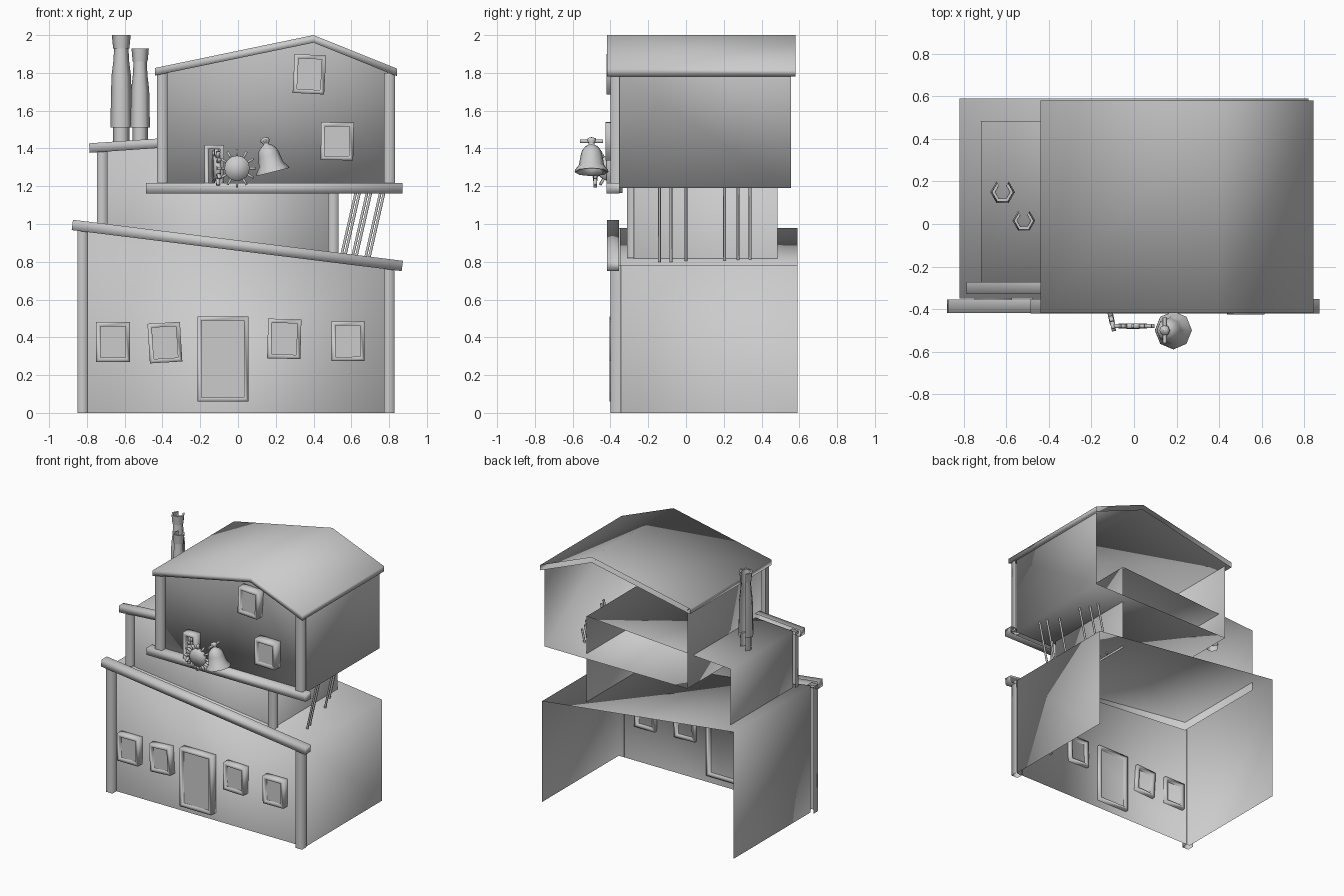
import bpy, bmesh, math
from mathutils import Matrix, Vector

if "Cube" in bpy.data.objects:
    bpy.data.objects.remove(bpy.data.objects["Cube"])

grey = bpy.data.materials.new("plain grey")
grey.use_nodes = True
COLOUR = (0.6, 0.6, 0.6, 1)
grey.diffuse_color = COLOUR
grey.node_tree.nodes["Principled BSDF"].inputs["Base Color"].default_value = COLOUR


def finish(name, bm, sharp=None, recalc=True):
    """Smooth everywhere, or keep edges sharper than the given angle."""
    if recalc:
        bmesh.ops.recalc_face_normals(bm, faces=bm.faces)
    mesh = bpy.data.meshes.new(name)
    bm.to_mesh(mesh)
    bm.free()
    ob = bpy.data.objects.new(name, mesh)
    bpy.context.scene.collection.objects.link(ob)
    mesh.materials.append(grey)
    bpy.ops.object.select_all(action="DESELECT")
    ob.select_set(True)
    bpy.context.view_layer.objects.active = ob
    if sharp:
        bpy.ops.object.shade_smooth_by_angle(angle=math.radians(sharp))
    else:
        bpy.ops.object.shade_smooth()


def shell(name, outline, y0, y1, skip=()):
    """Front wall from an x-z outline, with side sheets running back; the back stays open."""
    bm = bmesh.new()
    front = [bm.verts.new((x, y0, z)) for x, z in outline]
    back = [bm.verts.new((x, y1, z)) for x, z in outline]
    bm.faces.new(front)
    n = len(outline)
    for i in range(n):
        if i not in skip:
            j = (i + 1) % n
            bm.faces.new((front[j], front[i], back[i], back[j]))
    finish(name, bm, recalc=False)


def beam(name, a, b, thick, y0, y1, capped=True):
    """Square timber in the x-z plane between two points, open where it meets the wall."""
    a, b = Vector((a[0], 0, a[1])), Vector((b[0], 0, b[1]))
    d = b - a
    bm = bmesh.new()
    rot = Matrix.Rotation(-math.atan2(d.z, d.x), 4, "Y")
    place = Matrix.Translation((a + b) / 2 + Vector((0, (y0 + y1) / 2, 0)))
    bmesh.ops.create_cube(bm, size=1, matrix=place @ rot @ Matrix.Diagonal((d.length, y1 - y0, thick, 1)))
    bmesh.ops.recalc_face_normals(bm, faces=bm.faces)
    bm.normal_update()
    hidden = [f for f in bm.faces if f.normal.y > 0.9
              or (not capped and abs(f.normal.dot(d.normalized())) > 0.9)]
    bmesh.ops.delete(bm, geom=hidden, context="FACES")
    finish(name, bm, recalc=False)


def frame(name, x, z, w, h, tilt, y0, y1, pane=True, border=0.022):
    """Hollow rectangular frame, tilted in the wall plane, with an optional recessed pane."""
    rot = Matrix.Rotation(-math.radians(tilt), 4, "Y")
    bm = bmesh.new()

    def ring(inset, y):
        return [bm.verts.new(rot @ Vector((sx * (w / 2 - inset), 0, sz * (h / 2 - inset))) + Vector((x, y, z)))
                for sx, sz in ((-1, -1), (1, -1), (1, 1), (-1, 1))]

    rings = [ring(inset, y) for inset, y in ((0, y1), (0, y0), (border, y0), (border, y1))]
    for k in range(4):
        a, b = rings[k], rings[(k + 1) % 4]
        for i in range(4):
            j = (i + 1) % 4
            bm.faces.new((a[i], a[j], b[j], b[i]))
    bmesh.ops.recalc_face_normals(bm, faces=bm.faces)
    if pane:
        bm.faces.new(ring(border, y0 + 0.02))
    finish(name, bm, recalc=False)


def lathe(bm, profile, sides, matrix, missing=()):
    """Rings of (radius, height) joined into a skin; listed sides are left open."""
    rings = [[bm.verts.new(matrix @ Vector((r * math.cos(t), r * math.sin(t), z)))
              for t in (math.tau * i / sides for i in range(sides))] for r, z in profile]
    for a, b in zip(rings, rings[1:]):
        for i in range(sides):
            if i not in missing:
                j = (i + 1) % sides
                bm.faces.new((a[i], a[j], b[j], b[i]))


def gear(name, centre, spin):
    """Flat wheel with thin spikes; its axis is local z."""
    place = Matrix.Translation(centre) @ spin
    bm = bmesh.new()
    lathe(bm, [(0.001, 0.013), (0.067, 0.012), (0.067, -0.012), (0.001, -0.013)], 16, place)
    for i in range(12):
        turn = Matrix.Rotation(math.tau * i / 12, 4, "Z")
        tooth = Matrix.Translation((0.08, 0, 0)) @ Matrix.Diagonal((0.042, 0.012, 0.02, 1))
        bmesh.ops.create_cube(bm, size=1, matrix=place @ turn @ tooth)
    finish(name, bm)


# Three stacked storeys, open at the back
shell("lower_storey", [(-0.82, 0), (0.82, 0), (0.82, 0.78), (-0.82, 0.98)], -0.35, 0.59, skip=(0,))
shell("middle_storey", [(-0.72, 0.9), (0.51, 0.8), (0.51, 1.48), (-0.72, 1.4)], -0.28, 0.485, skip=(0,))
shell("upper_storey", [(-0.4, 1.19), (0.82, 1.19), (0.82, 1.79), (0.4, 1.97), (-0.4, 1.8)],
      -0.355, 0.555, skip=(2, 3))

# Gabled roof: underside, top and front lip, open at the rear edge
bm = bmesh.new()
ridge = [(-0.44, 1.786), (0.4, 1.96), (0.843, 1.782)]
loops = []
for y, lift in ((0.58, 0), (-0.418, 0), (-0.418, 0.04), (0.58, 0.04)):
    loops.append([bm.verts.new((x, y, z + lift)) for x, z in ridge])
for a, b in zip(loops, loops[1:]):
    for i in range(2):
        bm.faces.new((a[i], b[i], b[i + 1], a[i + 1]))
bm.faces.new([loop[0] for loop in reversed(loops)])
bm.faces.new([loop[2] for loop in loops])
bmesh.ops.recalc_face_normals(bm, faces=bm.faces)
bm.faces.ensure_lookup_table()
if bm.faces[4].normal.z < 0:
    bmesh.ops.reverse_faces(bm, faces=bm.faces)
finish("gable_roof", bm, recalc=False)

# Storey beams and corner posts
beam("upper_floor_beam", (-0.487, 1.19), (0.872, 1.19), 0.055, -0.42, -0.352)
beam("middle_roof_beam", (-0.787, 1.402), (0.56, 1.496), 0.05, -0.33, -0.272)
beam("lower_roof_beam", (-0.877, 0.995), (0.87, 0.778), 0.055, -0.418, -0.355)
for level, xs, y0, y1, bases, tops in (
        ("lower", (-0.822, 0.8), -0.4, -0.345, (0, 0), (0.98, 0.78)),
        ("middle", (-0.718, 0.505), -0.312, -0.275, (0.975, 0.82), (1.4, 1.48)),
        ("upper", (-0.4, 0.802), -0.4, -0.352, (1.2, 1.2), (1.8, 1.8))):
    for side, x, base, top in zip(("right", "left"), xs, bases, tops):
        beam(f"{level}_post_{side}", (x, base), (x, top), 0.056, y0, y1, capped=False)

# Door and window frames
for name, x, z, w, h, tilt, y0 in (
        ("window_outer_right", -0.662, 0.375, 0.178, 0.21, 0, -0.405),
        ("window_inner_right", -0.387, 0.372, 0.172, 0.21, 3.5, -0.405),
        ("door", -0.08, 0.285, 0.27, 0.45, 0, -0.405),
        ("window_inner_left", 0.245, 0.392, 0.176, 0.21, -1.5, -0.405),
        ("window_outer_left", 0.582, 0.38, 0.175, 0.21, 0.5, -0.405),
        ("attic_window", 0.378, 1.793, 0.167, 0.206, -3, -0.42),
        ("upper_window", 0.525, 1.438, 0.173, 0.2, -1, -0.425)):
    frame(name, x, z, w, h, tilt, y0, -0.325)
frame("gear_slot", -0.126, 1.292, 0.105, 0.255, 0, -0.42, -0.335, pane=False)

# Slanted struts under the upper overhang
bm = bmesh.new()
for x, y in zip((0.69, 0.67, 0.62, 0.6, 0.56, 0.54), (-0.14, -0.08, 0, 0.205, 0.275, 0.34)):
    foot, head = Vector((x, y, 0.8)), Vector((x + 0.112, y, 1.29))
    axis = head - foot
    lathe(bm, [(0.001, 0), (0.008, 0), (0.008, axis.length), (0.001, axis.length)], 6,
          Matrix.Translation(foot) @ axis.to_track_quat("Z", "Y").to_matrix().to_4x4())
finish("struts", bm, sharp=65)

# Chimney pipes: six-sided skins with the rear side open
for name, x, y, drop, s in (("tall_chimney", -0.618, 0.15, 0, 1), ("short_chimney", -0.518, 0.015, 0.07, 0.92)):
    bm = bmesh.new()
    lathe(bm, [(r * s, z - drop * (z > 1.55)) for r, z in (
        (0.044, 1.36), (0.044, 1.51), (0.058, 1.51), (0.056, 1.6), (0.052, 1.78),
        (0.042, 1.86), (0.038, 1.93), (0.043, 1.93), (0.05, 2.0), (0.035, 2.0), (0.034, 1.9))],
        6, Matrix.Translation((x, y, 0)), missing=(1,))
    finish(name, bm, sharp=65)

# Meshing gears
gear("front_gear", (-0.005, -0.48, 1.295), Matrix.Rotation(math.pi / 2, 4, "X"))
gear("slot_gear", (-0.115, -0.405, 1.295),
     Matrix.Rotation(math.radians(12), 4, "Z") @ Matrix.Rotation(math.pi / 2, 4, "Y"))

# Tilted bell with crossbar
tilt = Matrix.Translation((0.185, -0.5, 1.275)) @ Matrix.Rotation(math.radians(-14), 4, "Y")
bm = bmesh.new()
lathe(bm, [(0.001, 0.1), (0.045, 0.09), (0.06, 0.03), (0.08, 0), (0.09, 0), (0.086, 0.014), (0.066, 0.04),
           (0.058, 0.09), (0.05, 0.12), (0.03, 0.142), (0.015, 0.148), (0.015, 0.156),
           (0.025, 0.168), (0.022, 0.183), (0.001, 0.19)], 8, tilt)
lathe(bm, [(0.001, -0.06), (0.01, -0.06), (0.01, 0.06), (0.001, 0.06)], 8,
      tilt @ Matrix.Translation((0, 0, 0.168)) @ Matrix.Rotation(math.pi / 2, 4, "X"))
finish("bell", bm, sharp=75)
